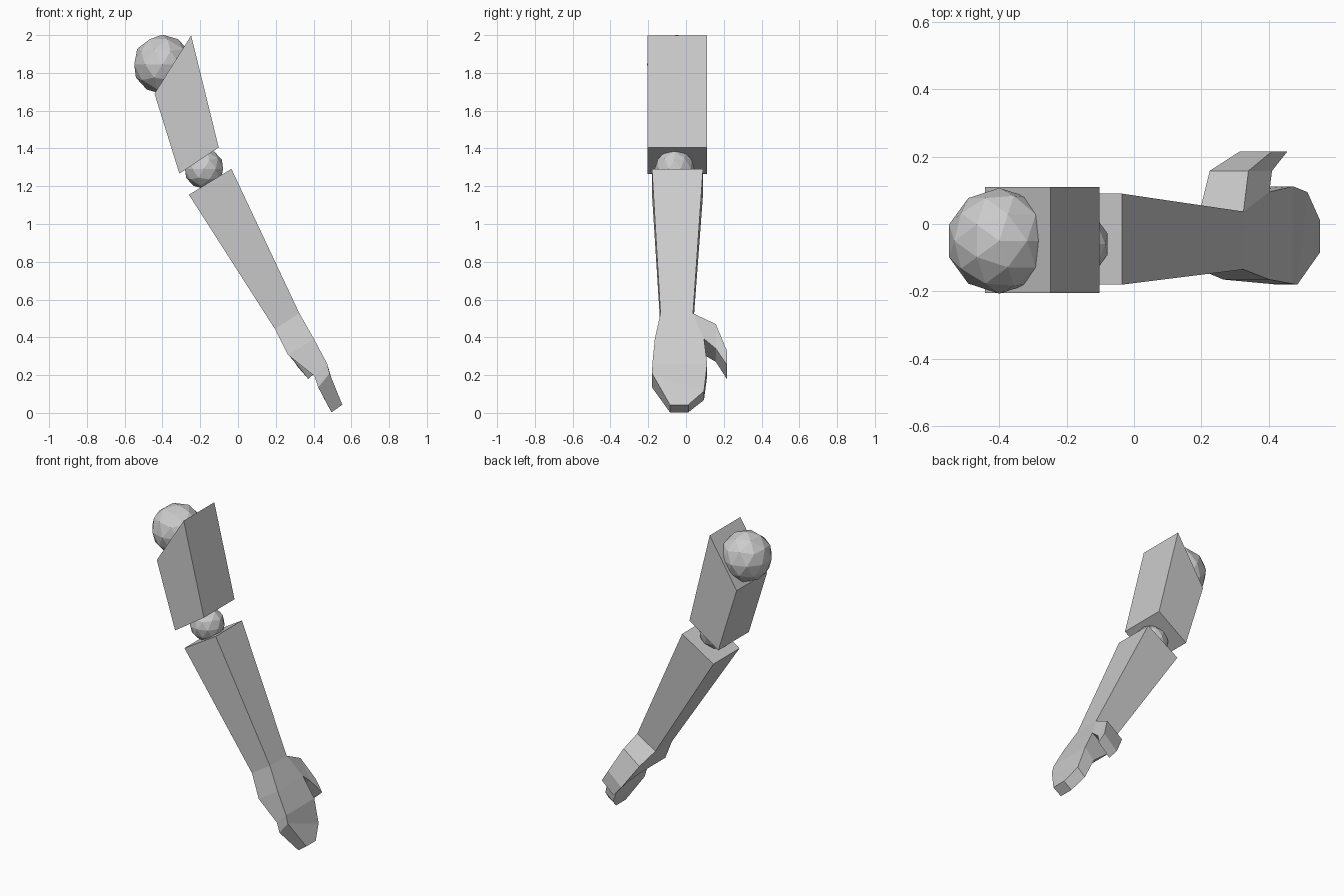
import bpy, bmesh

if "Cube" in bpy.data.objects:
    bpy.data.objects.remove(bpy.data.objects["Cube"])


def finish(bm, name):
    bmesh.ops.recalc_face_normals(bm, faces=bm.faces)
    me = bpy.data.meshes.new(name)
    bm.to_mesh(me)
    bm.free()
    ob = bpy.data.objects.new(name, me)
    bpy.context.collection.objects.link(ob)
    return ob


def bridge(bm, a, b, skip=None):
    """Join two four-sided rings with quads, optionally leaving one side open."""
    for i in range(4):
        if i != skip:
            j = (i + 1) % 4
            bm.faces.new((a[i], a[j], b[j], b[i]))


def ring(bm, pts):
    return [bm.verts.new(p) for p in pts]


def section(palm, back, y0, y1):
    """Cross-section from the palm side and back side (x, z) points."""
    return [(palm[0], y0, palm[1]), (palm[0], y1, palm[1]),
            (back[0], y1, back[1]), (back[0], y0, back[1])]


def joint(name, centre, radius):
    bpy.ops.mesh.primitive_ico_sphere_add(subdivisions=2, radius=radius, location=centre)
    bpy.context.object.name = name


# Ball joints
joint("shoulder_joint", (-0.40, -0.05, 1.845), 0.157)
joint("elbow_joint", (-0.18, -0.06, 1.292), 0.106)

# Upper arm: slanted block
bm = bmesh.new()
top = ring(bm, section((-0.442, 1.69), (-0.248, 1.998), -0.205, 0.11))
low = ring(bm, section((-0.31, 1.266), (-0.102, 1.405), -0.205, 0.11))
bridge(bm, top, low)
bm.faces.new(top)
bm.faces.new(low)
finish(bm, "upper_arm")

# Forearm, palm and fingers: one loft from elbow to fingertips
bm = bmesh.new()
knuckles = [(0.425, -0.18, 0.135), (0.46, 0.095, 0.068),
            (0.515, 0.095, 0.115), (0.485, -0.18, 0.21)]
rings = [ring(bm, s) for s in (
    section((-0.26, 1.155), (-0.035, 1.292), -0.18, 0.09),
    section((0.195, 0.445), (0.325, 0.527), -0.135, 0.037),
    section((0.265, 0.307), (0.402, 0.392), -0.165, 0.095),
    section((0.405, 0.195), (0.472, 0.26), -0.178, 0.112),
    knuckles,
    section((0.495, 0.003), (0.552, 0.043), -0.085, 0.012))]
for k in range(5):
    bridge(bm, rings[k], rings[k + 1], skip=1 if k == 1 else None)
bm.faces.new(rings[0])
bm.faces.new(rings[-1])

# Thumb: grows out of the open side of the palm
wrist, palm = rings[1], rings[2]
base = [wrist[1], wrist[2], palm[2], palm[1]]
mid = ring(bm, [(0.225, 0.158, 0.385), (0.34, 0.158, 0.47),
                (0.41, 0.158, 0.34), (0.30, 0.158, 0.27)])
tip = ring(bm, [(0.315, 0.216, 0.245), (0.41, 0.216, 0.33),
                (0.456, 0.216, 0.255), (0.372, 0.216, 0.18)])
bridge(bm, base, mid)
bridge(bm, mid, tip)
bm.faces.new(tip)
finish(bm, "forearm_and_hand")
